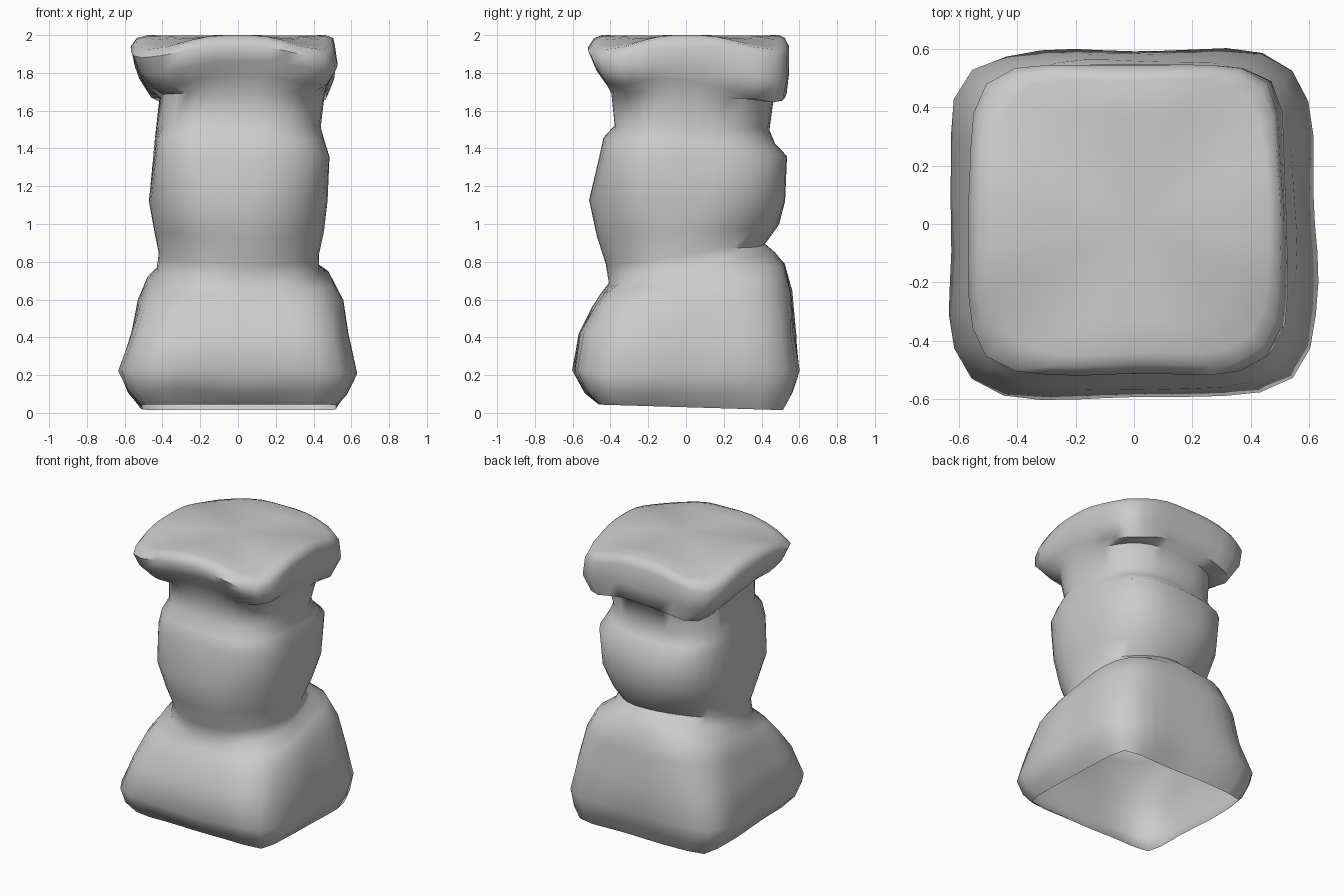
import bpy, bmesh, math
from mathutils import Vector, noise

if "Cube" in bpy.data.objects:
    bpy.data.objects.remove(bpy.data.objects["Cube"])

# Rings: height, left, right, front, back extents, corner fullness, y tilt
RINGS = [
    (0.03, .51, .51, .46, .51, .96, -.03),
    (0.11, .58, .57, .54, .56, .92, -.01),
    (0.22, .63, .62, .60, .60, .88, 0),
    (0.42, .56, .58, .56, .58, .86, 0),
    (0.60, .53, .55, .49, .56, .83, .08),
    (0.70, .48, .49, .45, .52, .81, .16),
    (0.76, .43, .43, .41, .47, .74, .18),
    (0.84, .42, .43, .43, .42, .71, .12),
    (0.96, .44, .46, .48, .49, .73, .06),
    (1.12, .47, .48, .51, .53, .76, 0),
    (1.36, .45, .48, .46, .53, .80, 0),
    (1.44, .44, .45, .44, .47, .79, -.04),
    (1.51, .43, .43, .38, .44, .77, -.03),
    (1.68, .41, .45, .39, .46, .80, -.05),
    (1.75, .48, .48, .43, .53, .88, -.10),
    (1.84, .54, .52, .48, .54, .90, -.06),
    (1.94, .57, .51, .51, .54, .89, 0),
    (1.985, .54, .50, .48, .52, .88, 0),
    (2.0, .48, .46, .44, .49, .87, 0),
]
SEG = 40

bm = bmesh.new()
loops = []
for i, (z, l, r, f, b, k, tilt) in enumerate(RINGS):
    n = -math.log(2) / math.log(k)          # superellipse power from corner fullness
    loop = []
    for s in range(SEG):
        a = 2 * math.pi * s / SEG
        c, d = math.cos(a), math.sin(a)
        q = (abs(c) ** n + abs(d) ** n) ** (-1 / n)
        p = Vector((q * c * (r if c > 0 else l), q * d * (b if d > 0 else f), z))
        # chipped stone irregularity
        w = noise.noise(p * 3.1 + Vector((4, 2, 7))) * 0.035
        p.x *= 1 + w
        p.y *= 1 + w
        p.z += tilt * p.y
        if 0 < i < len(RINGS) - 3:
            p.z += 0.02 * noise.noise(p * 2.5)
        if z > 1.7:                         # cap corners droop
            p.z -= 0.06 * math.sin(2 * a) ** 4
        loop.append(bm.verts.new(p))
    loops.append(loop)

# Outer stone skin, open underneath
for lo, hi in zip(loops, loops[1:]):
    for s in range(SEG):
        t = (s + 1) % SEG
        bm.faces.new((lo[s], lo[t], hi[t], hi[s]))

# Gently domed cap top
inner = [bm.verts.new((v.co.x * .75, v.co.y * .75, v.co.z * .3 + 1.398)) for v in loops[-1]]
for s in range(SEG):
    t = (s + 1) % SEG
    bm.faces.new((loops[-1][s], loops[-1][t], inner[t], inner[s]))
centre = bm.verts.new((0, 0, 2.0))
for s in range(SEG):
    bm.faces.new((inner[s], inner[(s + 1) % SEG], centre))

mesh = bpy.data.meshes.new("stone_pedestal")
bm.to_mesh(mesh)
bm.free()
pedestal = bpy.data.objects.new("stone_pedestal", mesh)
bpy.context.collection.objects.link(pedestal)
bpy.context.view_layer.objects.active = pedestal
pedestal.select_set(True)
bpy.ops.object.shade_smooth_by_angle(angle=math.radians(60))
